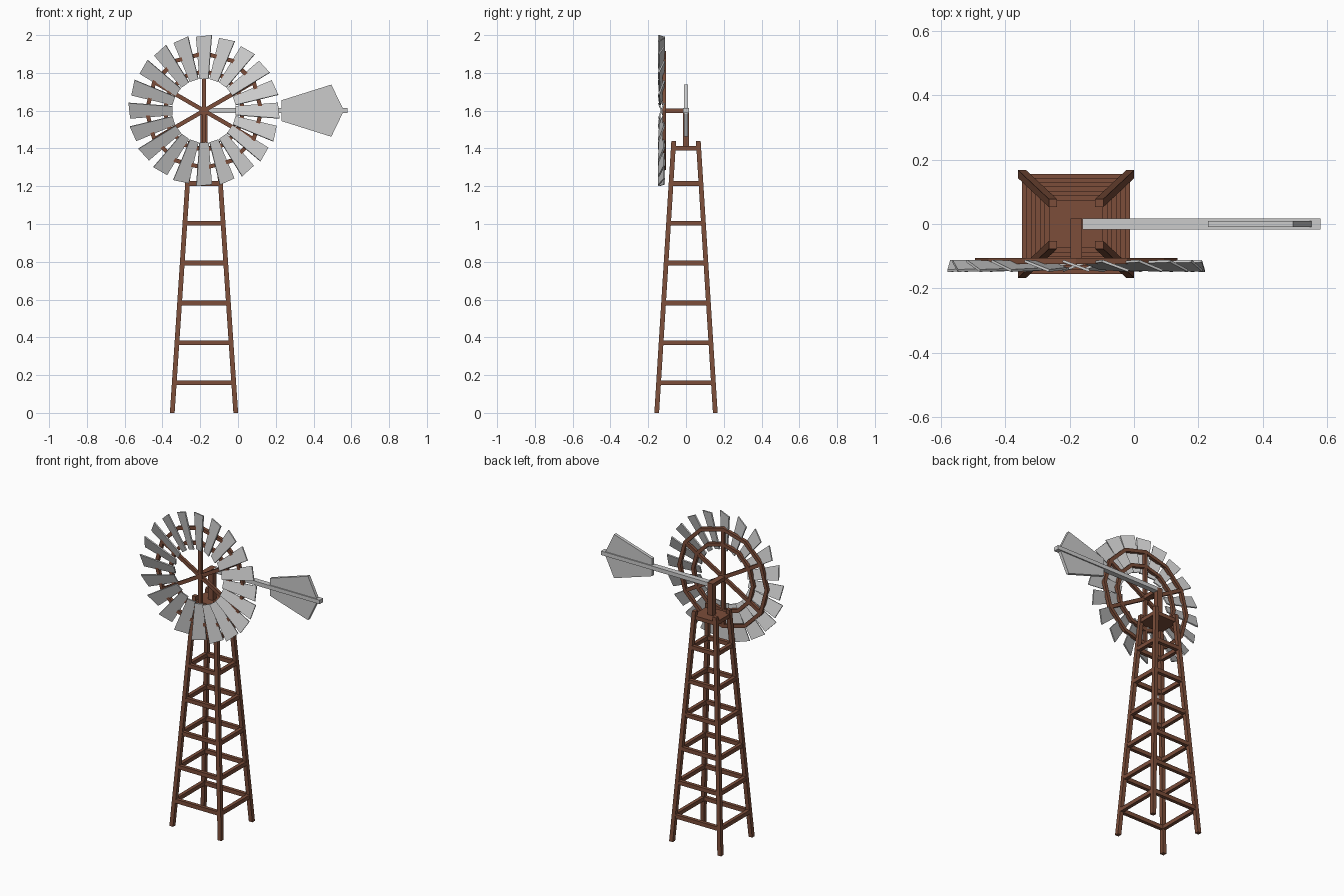
import bpy, bmesh
from math import sin, cos, pi, radians
from mathutils import Matrix, Vector

if "Cube" in bpy.data.objects:
    bpy.data.objects.remove(bpy.data.objects["Cube"])

CX, HUB_Z, WHEEL_Y = -0.18, 1.6, -0.115
brown = bpy.data.materials.new("brown_timber")
brown.diffuse_color = (0.2, 0.075, 0.042, 1)
brown.use_nodes = True
brown.node_tree.nodes["Principled BSDF"].inputs["Base Color"].default_value = brown.diffuse_color


def loft(name, loops, mat=None, closed=False):
    """Skin a list of equal-length point loops; cap the ends unless closed."""
    bm = bmesh.new()
    rows = [[bm.verts.new(p) for p in loop] for loop in loops]
    n = len(rows[0])
    pairs = list(zip(rows, rows[1:])) + ([(rows[-1], rows[0])] if closed else [])
    for a, b in pairs:
        for i in range(n):
            j = (i + 1) % n
            bm.faces.new((a[i], a[j], b[j], b[i]))
    if not closed:
        bm.faces.new(rows[0][::-1])
        bm.faces.new(rows[-1])
    bmesh.ops.recalc_face_normals(bm, faces=bm.faces)
    me = bpy.data.meshes.new(name)
    bm.to_mesh(me)
    bm.free()
    ob = bpy.data.objects.new(name, me)
    bpy.context.collection.objects.link(ob)
    if mat:
        me.materials.append(mat)
    return ob


def rect(x, y, z, hx, hy):
    return [(x + sx * hx, y + sy * hy, z) for sx, sy in ((-1, -1), (1, -1), (1, 1), (-1, 1))]


def box(name, x0, x1, y0, y1, z0, z1, mat=None):
    x, y, hx, hy = (x0 + x1) / 2, (y0 + y1) / 2, (x1 - x0) / 2, (y1 - y0) / 2
    return loft(name, [rect(x, y, z0, hx, hy), rect(x, y, z1, hx, hy)], mat)


# Tapering tower: four legs and six levels of rungs
TOP, T = 1.44, 0.0125


def half_span(z):
    t = z / TOP
    return 0.168 + (0.072 - 0.168) * t, 0.155 + (0.065 - 0.155) * t


for sx in (-1, 1):
    for sy in (-1, 1):
        loops = []
        for z in (0, TOP):
            hx, hy = half_span(z)
            loops.append(rect(CX + sx * hx, sy * hy, z, T, T))
        loft("tower_leg", loops, brown)

for k in range(6):
    z = 0.16 + 0.211 * k
    hx, hy = half_span(z)
    for s in (-1, 1):
        box("side_rung", CX + s * hx - 0.011, CX + s * hx + 0.011, -hy, hy, z - T, z + T, brown)
        box("front_back_rung", CX - hx, CX + hx, s * hy - 0.011, s * hy + 0.011, z - T, z + T, brown)

# Platform, post and axle
box("platform", CX - 0.083, CX + 0.083, -0.074, 0.074, 1.388, 1.412, brown)
box("post", CX - 0.018, CX + 0.018, -0.017, 0.017, 1.4, 1.612, brown)
box("axle", CX - 0.018, CX + 0.018, -0.125, 0.017, 1.588, 1.612, brown)

# Tail boom and vane
box("tail_boom", -0.16, 0.58, -0.017, 0.017, 1.588, 1.613)
half = [(0.23, 0.055), (0.494, 0.138), (0.552, 0.018)]
outline = half + [(x, -z) for x, z in reversed(half)]
loft("tail_vane", [[(x, y, HUB_Z + z) for x, z in outline] for y in (-0.01, 0.01)])

# Wheel rims: twelve-sided square-section rings
for name, r in (("outer_rim", 0.304), ("inner_rim", 0.209)):
    loops = []
    for i in range(12):
        a = i * pi / 6
        loops.append([(CX + (r + dr) * cos(a), WHEEL_Y + dy, HUB_Z + (r + dr) * sin(a))
                      for dr, dy in ((-0.011, -0.01), (0.011, -0.01), (0.011, 0.01), (-0.011, 0.01))])
    loft(name, loops, brown, closed=True)


def on_wheel(angle):
    return Matrix.Translation((CX, 0, HUB_Z)) @ Matrix.Rotation(angle, 4, 'Y')


# Spokes
for i in range(6):
    ob = box("spoke", -0.011, 0.011, WHEEL_Y - 0.009, WHEEL_Y + 0.009, 0, 0.3, brown)
    ob.data.transform(on_wheel(i * pi / 3))

# Pitched tapering blades
profile = [(-0.025, 0.168), (0.025, 0.168), (0.044, 0.4), (-0.044, 0.391)]
pitch = Matrix.Translation((0, -0.13, 0)) @ Matrix.Rotation(radians(-20), 4, 'Z')
for i in range(20):
    ob = loft("blade", [[(x, y, z) for x, z in profile] for y in (-0.004, 0.004)])
    ob.data.transform(on_wheel(i * pi / 10) @ pitch)
